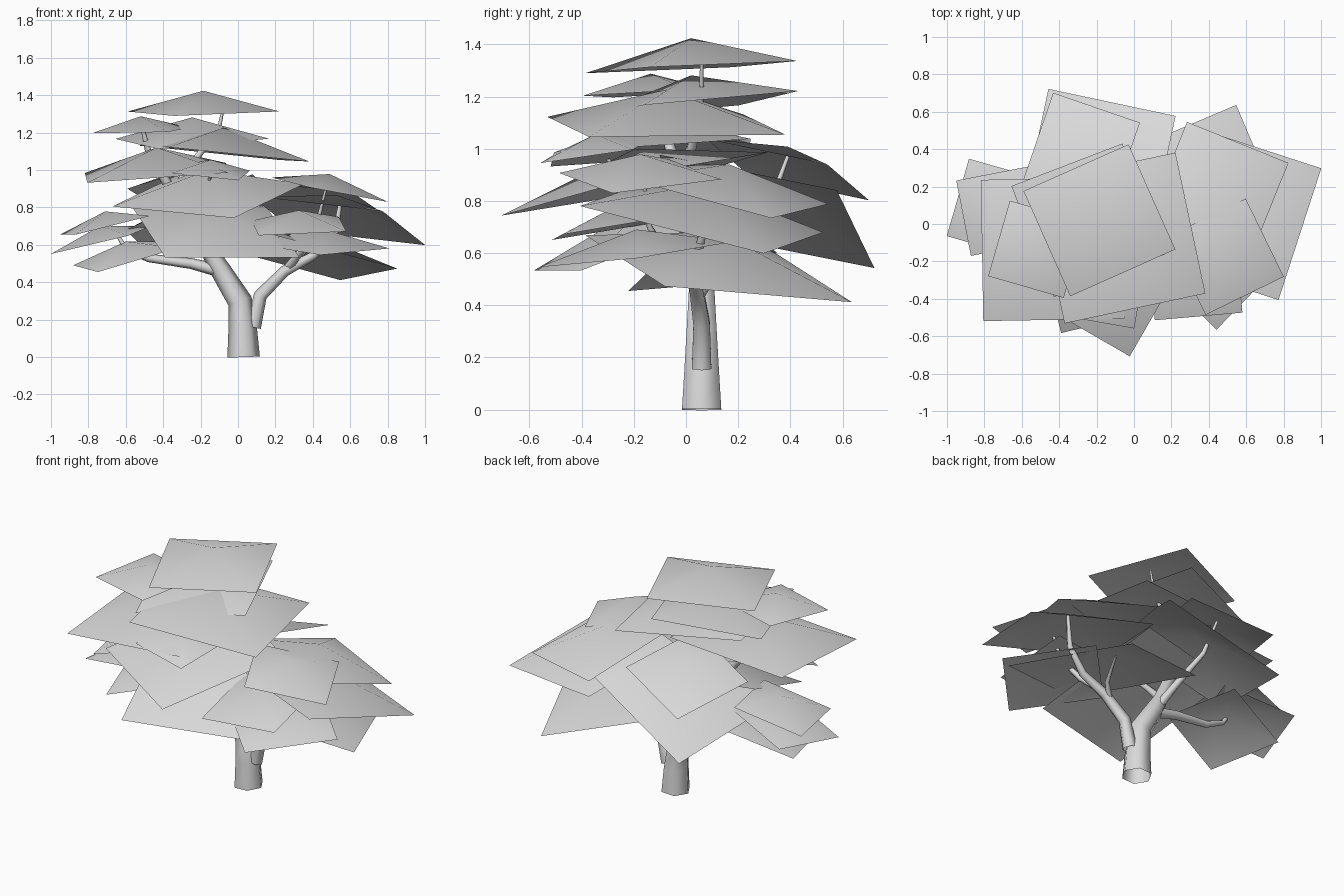
import bpy
import bmesh
from math import cos, pi, radians, sin
from mathutils import Matrix, Vector

cube = bpy.data.objects.get("Cube")
if cube:
    bpy.data.objects.remove(cube, do_unlink=True)

# One plain grey for bark and foliage
grey = bpy.data.materials.new("light_grey")
grey.use_nodes = True
tone = (0.7, 0.7, 0.7, 1.0)
grey.diffuse_color = tone
grey.node_tree.nodes["Principled BSDF"].inputs["Base Color"].default_value = tone


def add_object(name, bm, location=(0, 0, 0)):
    """Turn a bmesh into a smooth grey object."""
    for face in bm.faces:
        face.smooth = True
    mesh = bpy.data.meshes.new(name)
    bm.to_mesh(mesh)
    bm.free()
    mesh.materials.append(grey)
    obj = bpy.data.objects.new(name, mesh)
    obj.location = location
    bpy.context.collection.objects.link(obj)


def foliage_card(name, x, y, size, angle, height, slope_x, slope_y):
    """Square card with a raised middle, tilted by its slope along x and y."""
    bm = bmesh.new()
    bmesh.ops.create_grid(bm, x_segments=1, y_segments=1, size=size / 2,
                          matrix=Matrix.Rotation(radians(angle), 4, "Z"))
    bmesh.ops.poke(bm, faces=bm.faces[:])
    for vert in bm.verts:
        is_peak = len(vert.link_edges) == 4
        lift = size * 0.18 if is_peak else 0
        vert.co.z = lift + slope_x * vert.co.x + slope_y * vert.co.y
    add_object(name, bm, (x, y, height))


def limb(name, points, start_radius, end_radius, sides=6):
    """Tapered open tube along a path."""
    path = [Vector(p) for p in points]
    last = len(path) - 1
    bm = bmesh.new()
    rings = []
    for i, centre in enumerate(path):
        tangent = (path[min(i + 1, last)] - path[max(i - 1, 0)]).normalized()
        across = Vector((0, 1, 0)).cross(tangent).normalized()
        depth = tangent.cross(across)
        radius = start_radius + (end_radius - start_radius) * i / last
        turns = [2 * pi * k / sides for k in range(sides)]
        rings.append([bm.verts.new(centre + radius * (across * cos(a) + depth * sin(a)))
                      for a in turns])
    for low, high in zip(rings, rings[1:]):
        for k in range(sides):
            n = (k + 1) % sides
            bm.faces.new((low[k], low[n], high[n], high[k]))
    add_object(name, bm)


# Trunk and main limbs
limb("trunk", [(.03, .06, 0), (.025, .06, .15), (.01, .06, .3),
               (-.09, .06, .46), (-.15, .05, .56)], .087, .045)
limb("upper_left_limb", [(-.14, .05, .54), (-.24, .02, .74), (-.38, -.04, .93),
                         (-.48, -.09, 1.1), (-.52, -.12, 1.26)], .045, .008)
limb("top_limb", [(-.34, -.03, .88), (-.27, .02, 1), (-.18, .05, 1.12),
                  (-.1, .06, 1.23), (-.07, .06, 1.37)], .025, .006)
limb("left_limb", [(-.09, .06, .46), (-.25, .06, .5), (-.48, .05, .53),
                   (-.6, .06, .58), (-.65, .07, .66)], .036, .008)
limb("right_limb", [(.08, .06, .16), (.12, .06, .33), (.25, .04, .46),
                    (.4, .03, .54), (.52, .06, .66), (.55, .08, .84)], .043, .01)
limb("back_limb", [(-.12, .06, .5), (-.18, .18, .64), (-.24, .32, .78),
                   (-.28, .39, .97)], .028, .008)
limb("front_limb", [(-.16, .04, .58), (-.18, -.08, .7), (-.18, -.2, .82),
                    (-.15, -.3, .96)], .026, .008)
limb("right_front_limb", [(.27, .04, .48), (.34, -.06, .57), (.42, -.14, .7),
                          (.48, -.17, .94)], .024, .006)
limb("right_back_limb", [(.22, .05, .43), (.28, .1, .5), (.36, .27, .56)], .018, .007)

# Foliage: x, y, size, angle, rim height, slope along x, slope along y
cards = {
    "top_crown": (-.185, .02, .615, 24, 1.313, .02, .05),
    "second_crown": (-.245, .02, .635, 21, 1.167, .05, .11),
    "front_crown": (-.075, -.075, .77, 12, 1.088, -.1, -.01),
    "left_crown": (-.52, -.135, .42, -16, 1.212, .03, .05),
    "left_shoulder": (-.435, -.135, .755, 1, .985, .07, .07),
    "left_middle": (-.71, .07, .41, 11, .705, .24, .05),
    "left_outer": (-.735, .083, .43, -16, .625, .25, .05),
    "left_low": (-.6, .06, .45, 17, .537, .25, .16),
    "back_upper": (-.28, .39, .49, -19, .92, .2, -.28),
    "back_lower": (-.19, .31, .695, -12, .76, .38, -.28),
    "front_upper": (-.145, -.35, .36, -10, .99, -.08, .16),
    "front_middle": (-.16, -.195, .75, -30, .865, .05, .25),
    "front_low": (-.12, -.135, .74, 14, .67, -.09, .36),
    "right_upper": (.49, -.175, .465, 26, .895, -.2, .03),
    "right_back": (.445, .165, .585, -22, .835, -.18, -.2),
    "right_outer": (.535, .06, .74, -18, .73, -.18, -.2),
    "right_front": (.325, -.26, .47, 5, .7, .03, .17),
    "right_front_low": (.435, -.19, .53, 46, .595, -.04, .13),
    "right_low": (.34, .125, .78, 23, .54, -.2, -.17),
}
for card_name, values in cards.items():
    foliage_card(card_name + "_foliage", *values)
